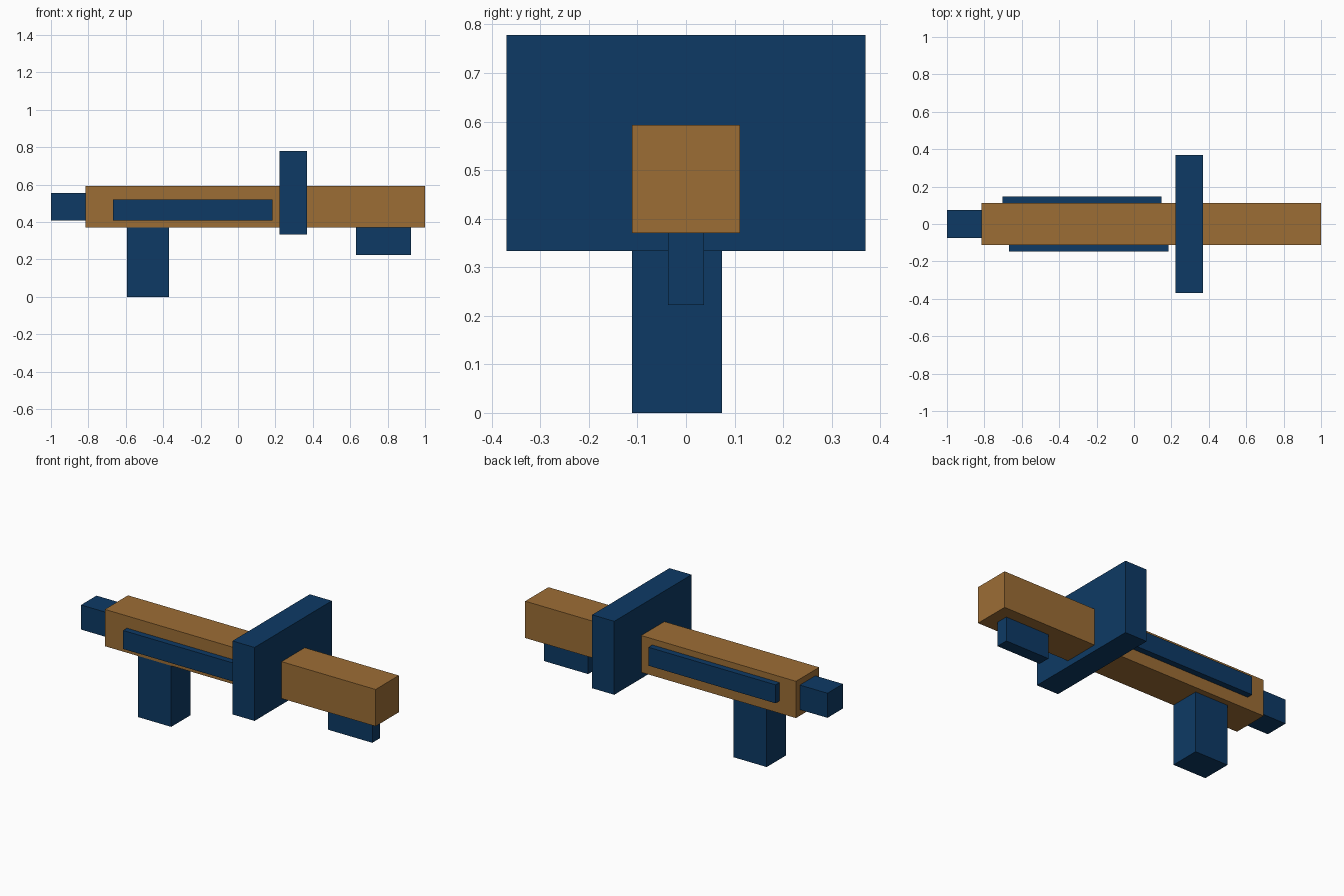
import bpy
import bmesh
from mathutils import Vector

if "Cube" in bpy.data.objects:
    bpy.data.objects.remove(bpy.data.objects["Cube"])


def material(name, colour):
    m = bpy.data.materials.new(name)
    m.diffuse_color = (*colour, 1.0)
    m.use_nodes = True
    m.node_tree.nodes["Principled BSDF"].inputs["Base Color"].default_value = m.diffuse_color
    return m


def box(name, x, y, z, mat):
    """Axis-aligned box from (min, max) ranges."""
    bm = bmesh.new()
    bmesh.ops.create_cube(bm, size=1.0)
    lo, hi = Vector((x[0], y[0], z[0])), Vector((x[1], y[1], z[1]))
    for v in bm.verts:
        v.co = Vector([lo[i] + (v.co[i] + 0.5) * (hi[i] - lo[i]) for i in range(3)])
    mesh = bpy.data.meshes.new(name)
    bm.to_mesh(mesh)
    bm.free()
    mesh.materials.append(mat)
    ob = bpy.data.objects.new(name, mesh)
    bpy.context.collection.objects.link(ob)
    return ob


brown = material("wood brown", (0.335, 0.154, 0.036))
blue = material("dark blue", (0.004, 0.042, 0.13))

# Long main beam
box("main_beam", (-0.815, 1.0), (-0.111, 0.111), (0.37, 0.593), brown)

# Tail block and broad cross plate
box("tail_block", (-1.0, -0.815), (-0.074, 0.074), (0.407, 0.556), blue)
box("cross_plate", (0.222, 0.37), (-0.37, 0.37), (0.333, 0.778), blue)

# Parts hanging below the beam
box("rear_leg", (-0.593, -0.37), (-0.111, 0.074), (0.0, 0.37), blue)
box("front_foot", (0.63, 0.926), (-0.037, 0.037), (0.222, 0.37), blue)

# Side rails, slightly offset from each other
box("front_rail", (-0.667, 0.185), (-0.148, -0.111), (0.407, 0.519), blue)
box("back_rail", (-0.704, 0.148), (0.111, 0.148), (0.444, 0.556), blue)
